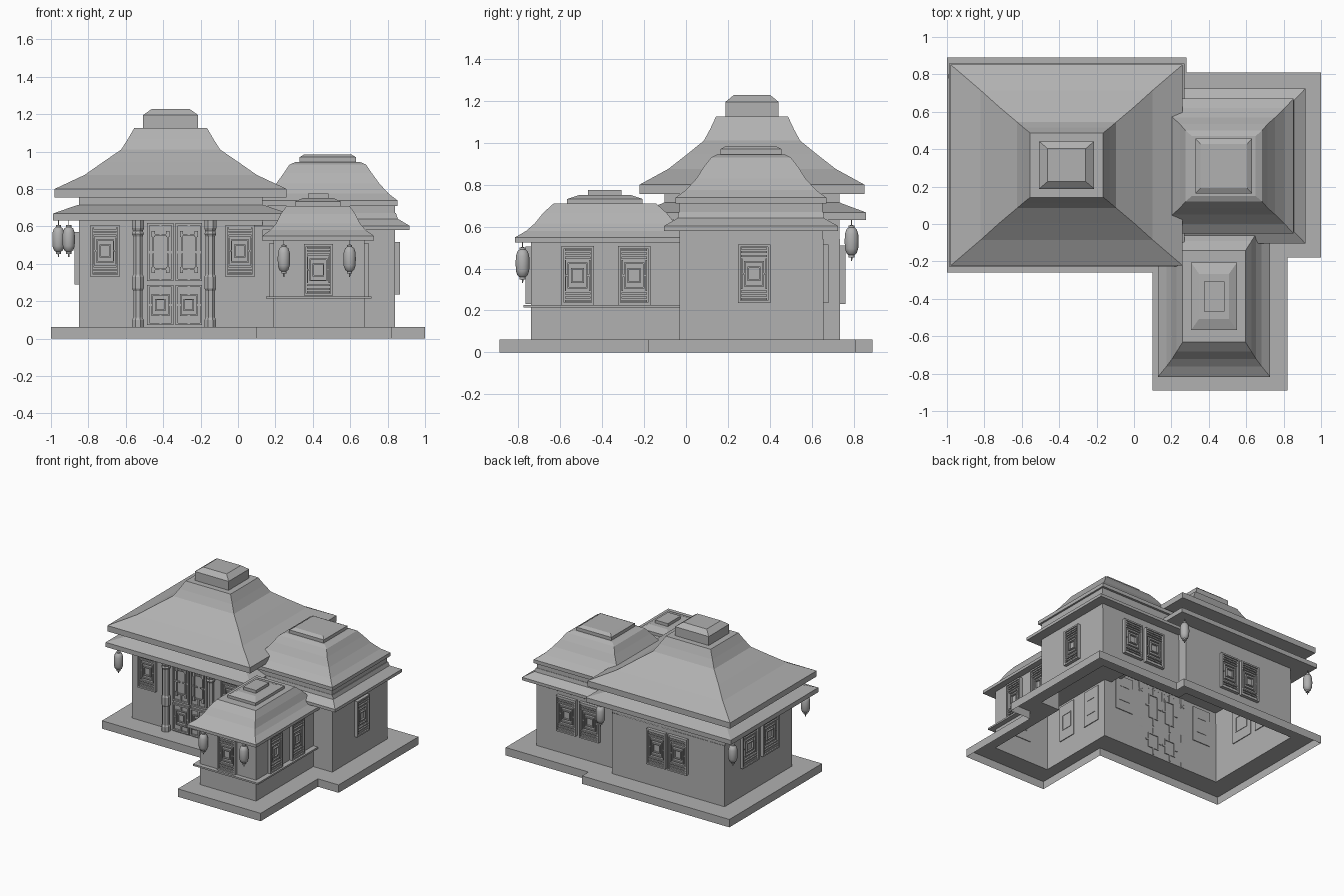
import bpy, bmesh, math
from mathutils import Matrix, Vector

if "Cube" in bpy.data.objects:
    bpy.data.objects.remove(bpy.data.objects["Cube"])

stone = bpy.data.materials.new("dark_grey")
stone.diffuse_color = (.44, .44, .44, 1)
stone.use_nodes = True
stone.node_tree.nodes["Principled BSDF"].inputs["Base Color"].default_value = stone.diffuse_color


def finish(name, bm, fix=True):
    if fix:
        bmesh.ops.recalc_face_normals(bm, faces=bm.faces)
    me = bpy.data.meshes.new(name)
    bm.to_mesh(me)
    bm.free()
    me.materials.append(stone)
    ob = bpy.data.objects.new(name, me)
    bpy.context.collection.objects.link(ob)
    return ob


def boxes(name, items, M=Matrix()):
    """Boxes given as (x0, x1, y0, y1, z0, z1), all moved by M."""
    bm = bmesh.new()
    for x0, x1, y0, y1, z0, z1 in items:
        T = Matrix.Translation(((x0 + x1) / 2, (y0 + y1) / 2, (z0 + z1) / 2))
        S = Matrix.Diagonal((abs(x1 - x0), abs(y1 - y0), abs(z1 - z0), 1))
        bmesh.ops.create_cube(bm, size=1, matrix=M @ T @ S)
    return finish(name, bm)


def skin(name, rings, caps=True):
    """Join equal-length rings of points with quads."""
    bm = bmesh.new()
    vs = [[bm.verts.new(p) for p in r] for r in rings]
    n = len(vs[0])
    for a, b in zip(vs, vs[1:]):
        for i in range(n):
            j = (i + 1) % n
            bm.faces.new((a[i], a[j], b[j], b[i]))
    if caps:
        bm.faces.new(vs[0][::-1])
        bm.faces.new(vs[-1])
    return finish(name, bm, caps)


def tiers(name, c, prof, caps=True):
    """Stack of rectangles (half x, half y, z) around centre c."""
    sg = ((-1, -1), (1, -1), (1, 1), (-1, 1))
    return skin(name, [[(c[0] + sx * hx, c[1] + sy * hy, z) for sx, sy in sg]
                       for hx, hy, z in prof], caps)


def lathe(name, loc, prof, n=12):
    ring = [(math.cos(2 * math.pi * (i + .5) / n), math.sin(2 * math.pi * (i + .5) / n))
            for i in range(n)]
    ob = skin(name, [[(loc[0] + r * a, loc[1] + r * b, loc[2] + z) for a, b in ring]
                     for r, z in prof])
    if n > 8:
        for p in ob.data.polygons:
            p.use_smooth = True
        ob.data.set_sharp_from_angle(angle=math.radians(35))
    return ob


def frame(w, h, t, d0, d1, zc=0):
    """Four bars of a rectangle, facing -y."""
    a, b = w / 2, h / 2
    y = (-d1, -d0)
    return [(-a, -a + t, *y, zc - b, zc + b), (a - t, a, *y, zc - b, zc + b),
            (-a + t, a - t, *y, zc - b, zc - b + t), (-a + t, a - t, *y, zc + b - t, zc + b)]


# --- footprint: plinth and walls are thin shells, open below ---
outer = [(-1, -.26), (.1, -.26), (.1, -.89), (.82, -.89), (.82, -.18),
         (1, -.18), (1, .81), (.28, .81), (.28, .89), (-1, .89)]
inner = [(-.85, -.1), (.19, -.1), (.19, -.74), (.675, -.74), (.675, -.03),
         (.84, -.03), (.84, .655), (.13, .655), (.13, .735), (-.85, .735)]


def at(pts, z):
    return [(x, y, z) for x, y in pts]


skin("plinth", [at(outer, 0), at(outer, .062), at(inner, .062)], caps=False)
skin("walls", [at(inner, .062), at(inner, .54)], caps=False)

A, B, C = (-.36, .315), (.48, .31), (.428, -.387)
tiers("main_upper_wall", A, [(.49, .418, .54), (.49, .418, .76)], False)
tiers("side_upper_wall", B, [(.36, .342, .54), (.36, .342, .72)], False)

# --- roofs ---
tiers("main_lower_eave", A, [(.63, .543, .632), (.63, .543, .668), (.51, .43, .71), (.495, .42, .715)])
tiers("main_roof", A, [(.62, .537, .755), (.62, .537, .8), (.46, .40, .875), (.36, .31, .945),
                       (.265, .23, 1.01), (.23, .2, 1.065), (.195, .172, 1.125)])
tiers("main_roof_cap", A, [(.147, .127, 1.12), (.147, .127, 1.195), (.102, .088, 1.227)])
tiers("side_lower_eave", B, [(.437, .415, .58), (.437, .415, .603), (.375, .35, .64), (.365, .345, .67)])
tiers("side_roof", B, [(.374, .36, .71), (.374, .36, .738), (.325, .31, .775), (.275, .26, .83),
                       (.235, .225, .885), (.205, .19, .93), (.17, .16, .945)])
tiers("side_roof_cap", B, [(.15, .146, .94), (.15, .146, .97), (.125, .118, .985)])
tiers("front_roof", C, [(.3, .43, .525), (.3, .43, .548), (.255, .375, .58), (.225, .335, .615),
                        (.2, .295, .665), (.168, .245, .71)])
tiers("front_roof_cap", C, [(.122, .18, .705), (.122, .18, .732), (.08, .12, .752)])
tiers("front_roof_finial", C, [(.055, .08, .745), (.055, .08, .775)])

# --- sill band round the front wing ---
boxes("front_sill", [(.15, .715, -.775, -.74, .213, .226), (.15, .19, -.74, -.1, .213, .226),
                     (.675, .715, -.74, -.03, .213, .226)])


# --- lattice windows ---
def window(name, x, y, z0, z1, turn, w=.155):
    h = z1 - z0
    M = Matrix.Translation((x, y, (z0 + z1) / 2)) @ Matrix.Rotation(math.radians(turn), 4, 'Z')
    p = [(-w / 2, w / 2, -.006, .006, -h / 2, h / 2)]
    p += frame(w, h, .012, 0, .025)
    p += frame(w * .62, h * .44, .007, -.009, .018)
    p += frame(w * .40, h * .25, .007, 0, .020)
    iw = w / 2 - .016
    for s in (-1, 1):
        for k in (.43, .37, .30):
            p.append((-iw, iw, -.018, 0, s * h * k - .005, s * h * k + .005))
        p.append((s * w * .3, s * iw, -.015, 0, -.004, .004))
        p.append((s * iw, s * (iw - .007), -.016, 0, -h * .26, h * .26))
    boxes(name, p, M)


for i, x in enumerate((-.71, .01)):
    window(f"main_front_window_{i}", x, -.1, .33, .607, 0)
for s in (-1, 1):
    window(f"main_back_window_{s}", A[0] + s * .092, .735, .23, .51, 180, .165)
    window(f"main_left_window_{s}", -.85, A[1] + s * .125, .29, .57, -90, .2)
    window(f"side_back_window_{s}", .47 + s * .1, .655, .235, .515, 180, .17)
    window(f"wing_right_window_{s}", .675, -.382 + s * .135, .225, .508, 90)
    window(f"wing_left_window_{s}", .19, -.382 + s * .135, .225, .508, -90)
window("side_right_window", .84, .325, .235, .515, 90)
window("wing_front_window", .43, -.74, .23, .505, 0)


# --- double door: two leaves with a tall and a low lattice panel ---
def door_panel(h, zc):
    w, top = .142, h > .25
    p = frame(w, h, .012, 0, .022, zc)
    a, b = (.085, h * .62) if top else (.095, h * .55)
    p += frame(a, b, .008, -.006, .018, zc)
    if not top:
        p += frame(.055, b * .55, .007, 0, .018, zc)
    for s in (-1, 1):
        p.append((s * a / 2, s * w / 2, -.016, .006, zc - .006, zc + .006))
        p.append((-.006, .006, -.016, .006, zc + s * b / 2, zc + s * h / 2))
        if top:
            for t in (-1, 1):
                p.append((s * .03, s * .048, -.02, 0, zc + t * b / 2 - .016, zc + t * b / 2 + .016))
            p.append((s * .012, s * .04, -.016, 0, zc - .005, zc + .005))
    return p


for i, x in enumerate((-.415, -.263)):
    boxes(f"door_leaf_{i}", door_panel(.31, .462) + door_panel(.215, .18)
          + [(-.071, .071, -.008, -.001, .062, .62)], Matrix.Translation((x, -.1, 0)))

# --- posts beside the door ---
post = [(.034, .062), (.034, .1), (.027, .112), (.027, .255), (.034, .268), (.034, .33),
        (.027, .343), (.027, .545), (.034, .56), (.029, .575), (.035, .59), (.035, .635)]
for i, x in enumerate((-.535, -.148)):
    lathe(f"door_post_{i}", (x, -.13, 0), post, 8)

# --- hanging lanterns ---
lantern = [(.003, -.095), (.004, -.078), (.014, -.077), (.014, -.066), (.025, -.058), (.033, -.035),
           (.034, 0), (.033, .035), (.025, .058), (.014, .066), (.014, .076), (.002, .077), (.002, .12)]
spots = ((-.905, -.19, .53), (-.96, .79, .53), (.19, .79, .53), (.245, -.78, .425), (.597, -.78, .425))
for i, s in enumerate(spots):
    lathe(f"lantern_{i}", s, lantern)
